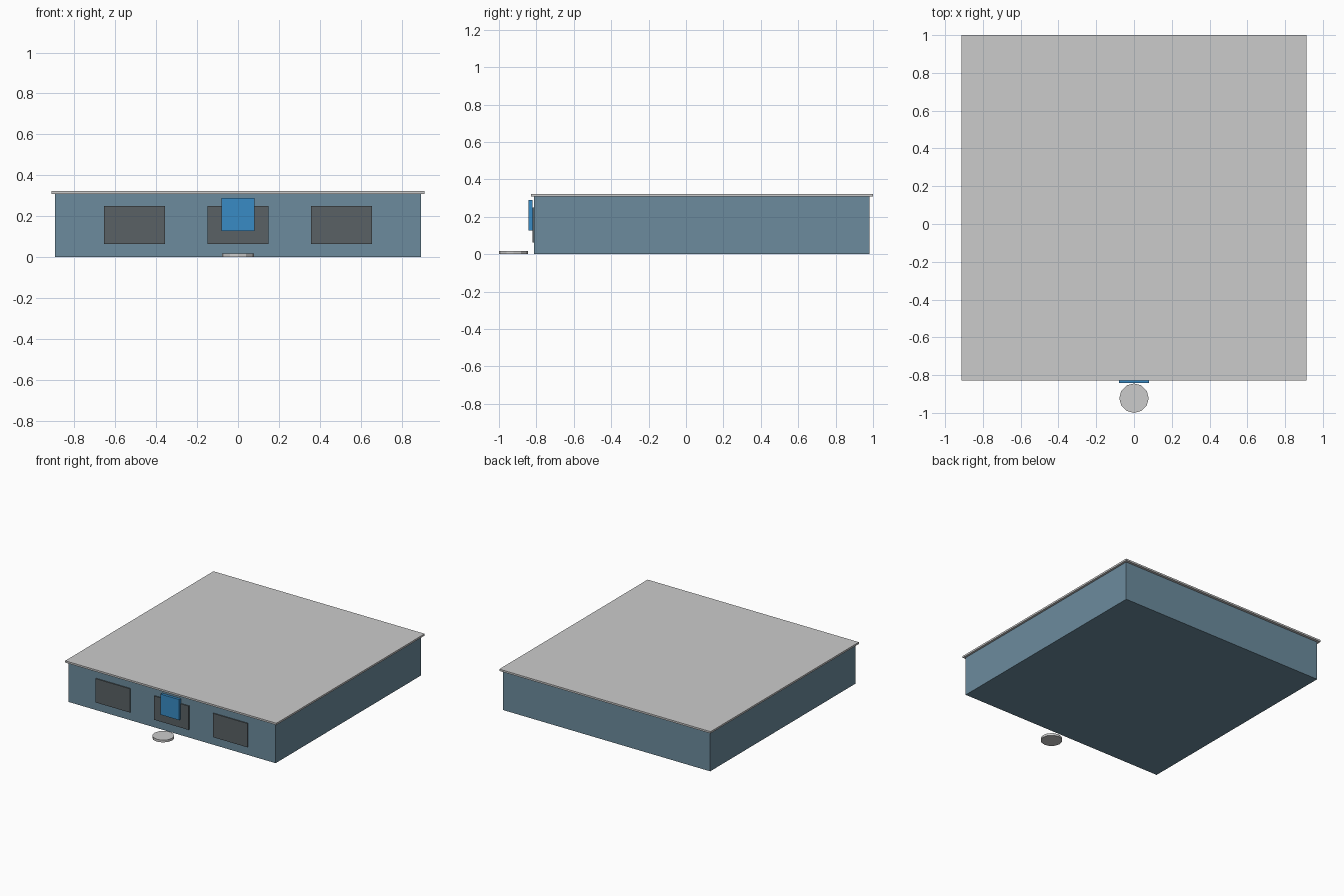
import bpy

if "Cube" in bpy.data.objects:
    bpy.data.objects.remove(bpy.data.objects["Cube"])


def material(name, rgb):
    m = bpy.data.materials.new(name)
    m.diffuse_color = (*rgb, 1)
    m.use_nodes = True
    m.node_tree.nodes["Principled BSDF"].inputs["Base Color"].default_value = m.diffuse_color
    return m


def box(name, lo, hi, mat=None):
    bpy.ops.mesh.primitive_cube_add(size=1, location=[(a + b) / 2 for a, b in zip(lo, hi)])
    ob = bpy.context.object
    ob.name = name
    ob.scale = [b - a for a, b in zip(lo, hi)]
    bpy.ops.object.transform_apply(location=False, rotation=False, scale=True)
    if mat:
        ob.data.materials.append(mat)
    return ob


wall_blue = material("wall_blue", (0.15, 0.26, 0.34))
glass_dark = material("window_dark", (0.10, 0.12, 0.13))
sign_blue = material("sign_blue", (0.04, 0.26, 0.56))

# Building body and overhanging flat roof
box("building_body", (-0.895, -0.814, 0), (0.895, 0.98, 0.308), wall_blue)
box("roof_slab", (-0.912, -0.829, 0.308), (0.912, 1.0, 0.322))

# Front windows: a raised panel with a slightly smaller pane behind its face
for label, x in (("left", -0.507), ("middle", 0), ("right", 0.507)):
    box(f"window_frame_{label}", (x - 0.149, -0.822, 0.063),
        (x + 0.149, -0.810, 0.249), glass_dark)
    box(f"window_pane_{label}", (x - 0.137, -0.820, 0.075),
        (x + 0.137, -0.812, 0.237), glass_dark)

# Sign board above the entrance
box("sign_board", (-0.08, -0.841, 0.128), (0.08, -0.820, 0.289), sign_blue)

# Round step on the ground in front
bpy.ops.mesh.primitive_cylinder_add(vertices=12, radius=0.078, depth=0.018,
                                    location=(0, -0.922, 0.009))
bpy.context.object.name = "round_step"
